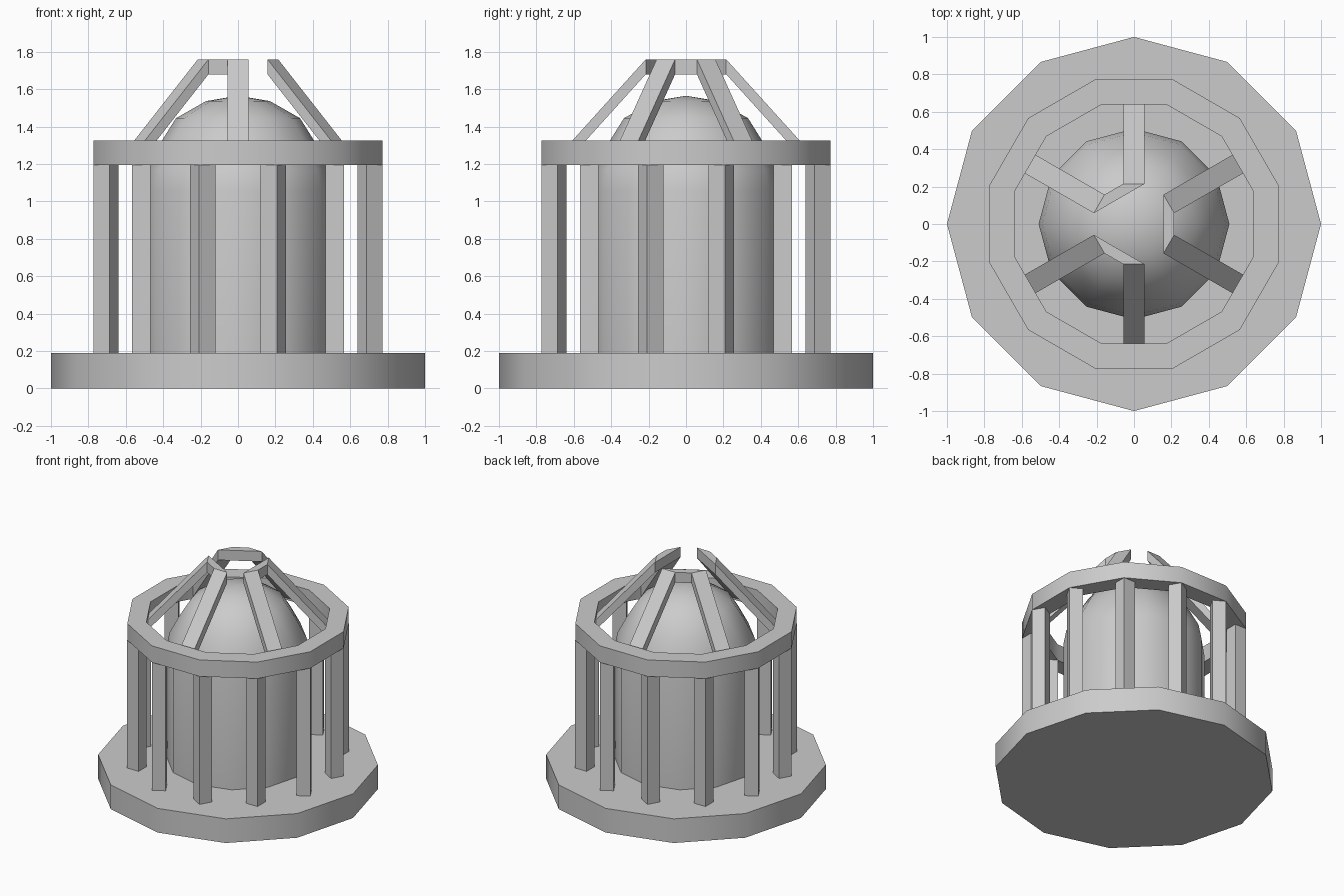
import bpy
from math import cos, sin, pi, radians, tan

if "Cube" in bpy.data.objects:
    bpy.data.objects.remove(bpy.data.objects["Cube"])


def make(name, verts, faces, smooth=False):
    me = bpy.data.meshes.new(name)
    me.from_pydata(verts, [], faces)
    me.update()
    ob = bpy.data.objects.new(name, me)
    bpy.context.collection.objects.link(ob)
    bpy.ops.object.select_all(action='DESELECT')
    ob.select_set(True)
    bpy.context.view_layer.objects.active = ob
    bpy.ops.object.mode_set(mode='EDIT')
    bpy.ops.mesh.select_all(action='SELECT')
    bpy.ops.mesh.normals_make_consistent(inside=False)
    bpy.ops.object.mode_set(mode='OBJECT')
    if smooth:
        bpy.ops.object.shade_smooth_by_angle(angle=radians(40))
    return ob


def prism(name, pts_a, pts_b, smooth=False):
    """Solid between two matching loops of 3D points."""
    n = len(pts_a)
    faces = [tuple(range(n)), tuple(range(n, 2 * n))]
    faces += [(i, (i + 1) % n, n + (i + 1) % n, n + i) for i in range(n)]
    return make(name, pts_a + pts_b, faces, smooth)


def circle(r, z, offset=0.0, n=12):
    return [(r * cos(offset + 2 * pi * i / n), r * sin(offset + 2 * pi * i / n), z)
            for i in range(n)]


def polar(a, r, t, z):
    """Point at radius r and sideways offset t along direction a."""
    return (r * cos(a) - t * sin(a), r * sin(a) + t * cos(a), z)


# Twelve-sided base slab
prism("base", circle(1, 0), circle(1, 0.19), True)

# Domed inner body
profile = [(0.51, 0.19), (0.51, 1.06), (0.49, 1.17), (0.41, 1.32),
           (0.332, 1.445), (0.17, 1.537)]
verts = [p for r, z in profile for p in circle(r, z)] + [(0, 0, 1.565)]
faces = [tuple(range(12))]
for k in range(len(profile) - 1):
    faces += [(12 * k + i, 12 * k + (i + 1) % 12,
               12 * k + 12 + (i + 1) % 12, 12 * k + 12 + i) for i in range(12)]
last = 12 * (len(profile) - 1)
faces += [(last + i, last + (i + 1) % 12, len(verts) - 1) for i in range(12)]
make("domed_body", verts, faces, True)

# Upper ring, flats facing the axes
half = radians(15)
ro, ri = 0.773 / cos(half), 0.64 / cos(half)
loops = [(ro, 1.195), (ro, 1.325), (ri, 1.325), (ri, 1.195)]
verts = [p for r, z in loops for p in circle(r, z, half)]
faces = [(12 * k + i, 12 * k + (i + 1) % 12,
          12 * ((k + 1) % 4) + (i + 1) % 12, 12 * ((k + 1) % 4) + i)
         for k in range(4) for i in range(12)]
make("upper_ring", verts, faces, True)

# Square posts, one corner pointing outward under each ring corner
for i in range(12):
    a = half + i * pi / 6
    low, high = [[polar(a, 0.731 + dr, dt, z) for dr, dt in
                  ((0.07, 0), (0, 0.07), (-0.07, 0), (0, -0.07))]
                 for z in (0.19, 1.195)]
    prism(f"post_{i + 1}", low, high)

# Slanted roof struts
section = [(0.64, 1.29), (0.215, 1.76), (0.215, 1.68), (0.64, 1.21)]
W = 0.057
for i in range(6):
    a = radians(30 + 60 * i)
    left, right = [[polar(a, r, t, z) for r, z in section] for t in (-W, W)]
    prism(f"roof_strut_{i + 1}", left, right)

# Short bars joining pairs of struts at the top
for i in range(3):
    a = radians(120 * i)
    p, q = a - pi / 6, a + pi / 6
    low, high = [[polar(p, 0.215, -W, z), polar(p, 0.215, W, z),
                  polar(q, 0.215, -W, z), polar(q, 0.215, W, z)]
                 for z in (1.68, 1.76)]
    prism(f"top_bar_{i + 1}", low, high)
